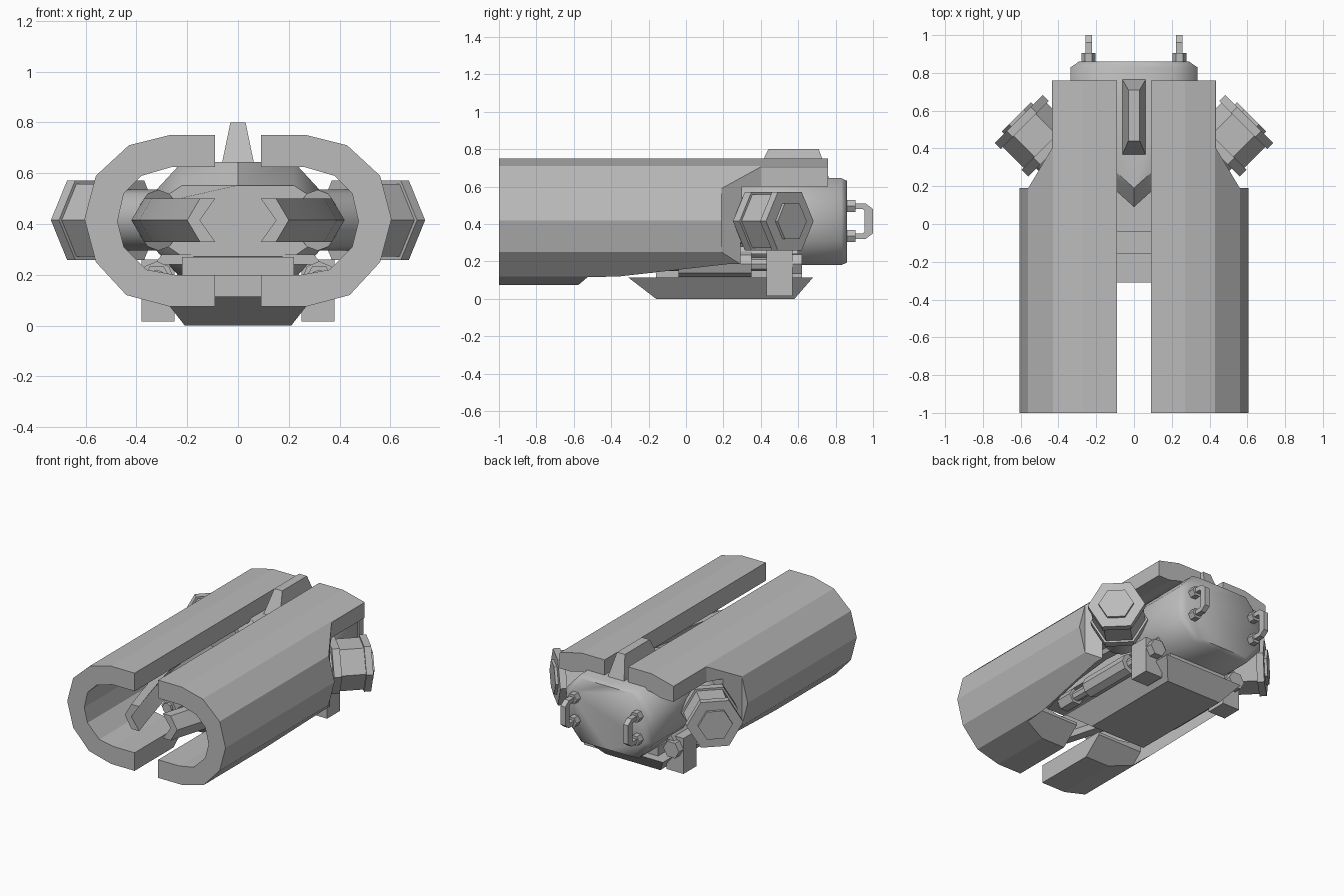
import bpy, bmesh, math
from mathutils import Vector, Matrix

cube = bpy.data.objects.get("Cube")
if cube:
    bpy.data.objects.remove(cube, do_unlink=True)

grey = bpy.data.materials.new("plain grey")
grey.use_nodes = True
grey.diffuse_color = (0.5, 0.5, 0.5, 1)
grey.node_tree.nodes["Principled BSDF"].inputs["Base Color"].default_value = (0.5, 0.5, 0.5, 1)


def finish(name, bm, mirror=False, smooth=0):
    bmesh.ops.recalc_face_normals(bm, faces=bm.faces[:])
    mesh = bpy.data.meshes.new(name)
    bm.to_mesh(mesh)
    bm.free()
    mesh.materials.append(grey)
    obj = bpy.data.objects.new(name, mesh)
    bpy.context.collection.objects.link(obj)
    bpy.ops.object.select_all(action='DESELECT')
    obj.select_set(True)
    bpy.context.view_layer.objects.active = obj
    if smooth:
        bpy.ops.object.shade_smooth_by_angle(angle=math.radians(smooth))
    if mirror:
        obj.modifiers.new("Mirror", 'MIRROR').use_mirror_merge = False
    return obj


def add_loft(bm, rings):
    rows = [[bm.verts.new(p) for p in ring] for ring in rings]
    n = len(rows[0])
    for a, b in zip(rows, rows[1:]):
        for i in range(n):
            j = (i + 1) % n
            bm.faces.new((a[i], a[j], b[j], b[i]))
    bm.faces.new(rows[0])
    bm.faces.new(rows[-1])


def loft(name, rings, mirror=False, smooth=0):
    bm = bmesh.new()
    add_loft(bm, rings)
    return finish(name, bm, mirror, smooth)


def rect(x0, x1, y0, y1, z):
    return [(x0, y0, z), (x1, y0, z), (x1, y1, z), (x0, y1, z)]


def box(name, x0, x1, y0, y1, z0, z1, mirror=False):
    return loft(name, [rect(x0, x1, y0, y1, z0), rect(x0, x1, y0, y1, z1)], mirror)


def turned(name, origin, axis, steps, sides=6, smooth=0):
    """Stack of (distance, radius) rings along a horizontal axis, mirrored."""
    axis = Vector(axis).normalized()
    side = axis.cross(Vector((0, 0, 1)))
    rings = []
    for dist, radius in steps:
        mid = Vector(origin) + axis * dist
        angles = [math.tau * k / sides for k in range(sides)]
        rings.append([mid + radius * (math.cos(a) * side + Vector((0, 0, math.sin(a))))
                      for a in angles])
    return loft(name, rings, True, smooth)


def cut(obj, cutter):
    cutter.hide_render = True
    mod = obj.modifiers.new("Cut", 'BOOLEAN')
    mod.operation = 'DIFFERENCE'
    mod.solver = 'EXACT'
    mod.object = cutter
    bpy.context.view_layer.objects.active = obj
    bpy.ops.object.modifier_apply(modifier=mod.name)
    bpy.data.objects.remove(cutter, do_unlink=True)


# Long C-shaped shells
profile = [(.09, .75), (.27, .75), (.43, .71), (.56, .59), (.605, .42), (.56, .25),
           (.44, .12), (.27, .075), (.09, .075), (.09, .2), (.25, .2), (.36, .22),
           (.45, .31), (.475, .41), (.45, .52), (.38, .59), (.26, .625), (.09, .625)]
shell = loft("shell", [[(x, y, z) for x, z in profile] for y in (-1, .76)])

# Rear side cut, underside cut and sloped end of the bottom plate
outer = [(.9, .19), (.56, .19), (.435, .40), (.435, .9), (.9, .9)]
cut(shell, loft("side_cutter", [[(x, y, z) for x, y in outer] for z in (-.1, .9)]))
under = [(0, -.45), (.43, -.45), (.5, .22), (.5, .9), (0, .9)]
cut(shell, loft("under_cutter", [[(x, y, z) for x, y in under] for z in (-.1, .3)]))
slope = [(-.58, .07), (-.41, .215), (-.3, .215), (-.3, -.1), (-.58, -.1)]
cut(shell, loft("slope_cutter", [[(x, y, z) for y, z in slope] for x in (0, .43)]))
cut(shell, box("flap_cutter", 0, .5, .3, .9, -.1, .6))
shell.modifiers.new("Mirror", 'MIRROR').use_mirror_merge = False

# Central body with a wedge nose
half = [(0, .645), (.22, .645), (.335, .52), (.335, .31), (.22, .18), (0, .18)]
section = half + [(-x, z) for x, z in half[-2:0:-1]]


def body_ring(y, scale_x=1, scale_z=1, sweep=0):
    return [(x * scale_x, y + sweep * abs(x * scale_x), .412 + (z - .412) * scale_z)
            for x, z in section]


loft("body", [body_ring(.09, 1, .6, .9), body_ring(.19, 1, 1, .9),
              body_ring(.83), body_ring(.86, .87, .94)], smooth=50)

# Top fin
loft("top_fin", [rect(-.065, .065, .36, .77, .63), rect(-.03, .03, .44, .71, .8)])

# Curved grips with a V cross-section inside the shells
chevron = [(.09, .5), (.15, .5), (.2, .415), (.15, .33), (.09, .33), (.15, .415)]
path = [(-.95, 0), (-.75, .06), (-.5, .13), (-.2, .19), (.1, .22), (.4, .2)]
loft("inner_grip", [[(x + dx, y, z) for x, z in chevron] for y, dx in path], True, 35)

# Angled hexagonal pods
pod = (.61, .555, .415)
out = (1, 1, 0)
turned("pod_barrel", pod, out, [(-.25, .165), (-.03, .165)])
turned("pod_inner_collar", pod, out, [(-.25, .18), (-.2, .18)])
turned("pod_cap", pod, out, [(-.045, .18), (0, .18)])
turned("pod_bolt", pod, out, [(0, .11), (.018, .11)])
turned("pod_neck", pod, out, [(-.42, .12), (-.24, .12)], 12, 40)

# Lower skid and deck
loft("skid", [rect(-.21, .21, -.16, .58, 0), rect(-.3, .3, -.31, .68, .115)])
box("deck", -.22, .22, -.04, .62, .11, .27)
box("deck_step", -.2, .2, -.16, -.04, .11, .2)
loft("deck_flange", [rect(-.33, .33, .25, .6, .24), rect(-.3, .3, .25, .6, .28)])

# Side rams with rods, nuts and lugs
ram = (.32, 0, .185)
forward = (0, 1, 0)
turned("ram_cylinder", ram, forward, [(-.04, .068), (.35, .068)], 8)
turned("ram_rod", ram, forward, [(-.32, .035), (.6, .035)], 8)
turned("ram_front_nut", ram, forward, [(-.3, .055), (-.18, .055)])
turned("ram_rear_nut", ram, forward, [(.57, .06), (.62, .06)])
box("ram_lug", .25, .38, .43, .57, .015, .26, True)

# Rear handles: swept bar and collars
bar = [(.85, .32), (.96, .32), (.99, .35), (.99, .48), (.96, .51), (.85, .51)]
inner = [(.85, .35), (.945, .35), (.955, .36), (.955, .47), (.945, .48), (.85, .48)]
outline = bar + inner[::-1]
loft("handle", [[(x, y + .01 * (y > .98), z) for y, z in outline] for x in (.222, .258)], True)
for z in (.335, .495):
    turned("handle_collar", (.24, .85, z), forward, [(0, .037), (.055, .037)])
